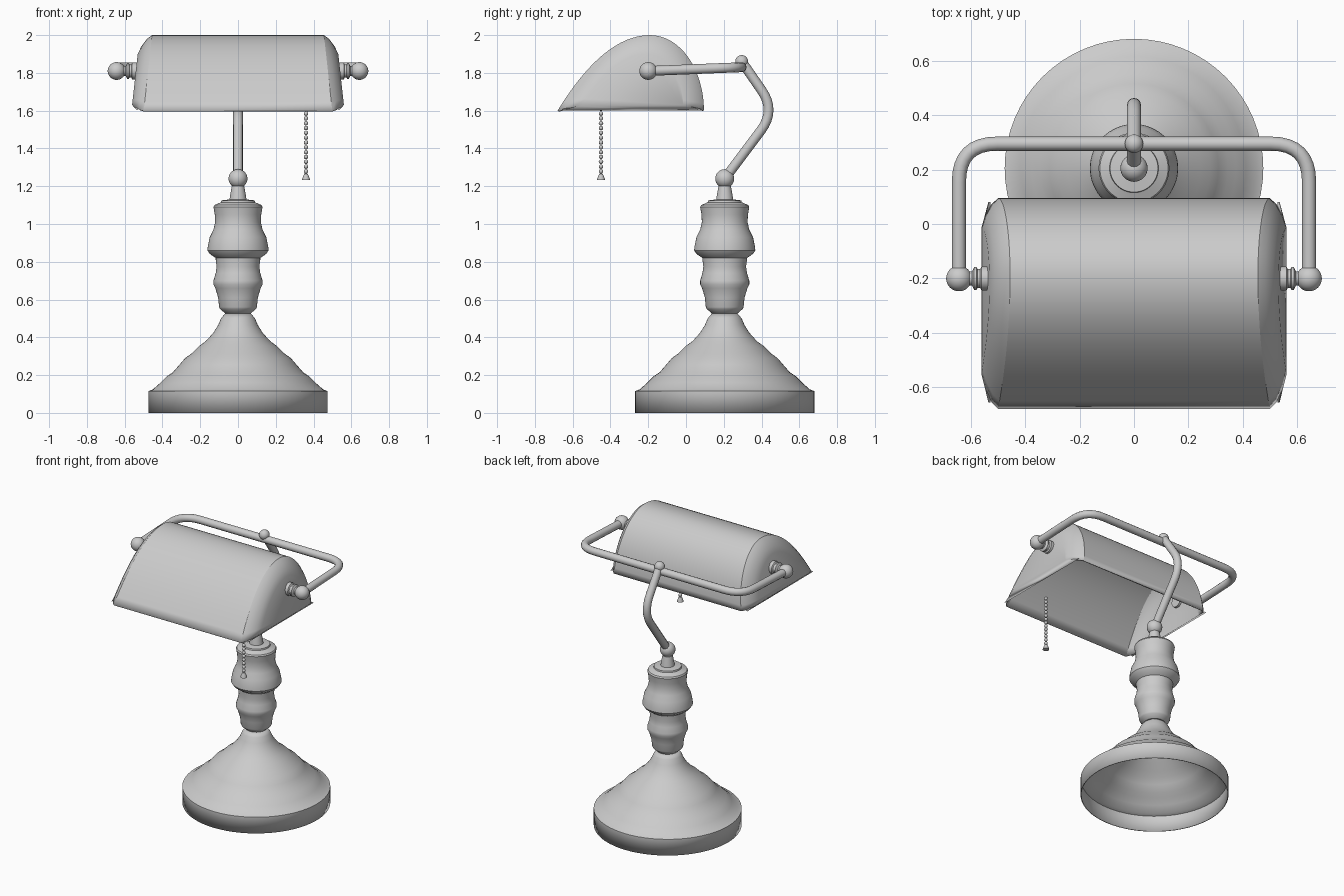
import bpy, bmesh, math
from mathutils import Matrix, Vector

cube = bpy.data.objects.get("Cube")
if cube:
    bpy.data.objects.remove(cube, do_unlink=True)

GREY = (0.6, 0.6, 0.6, 1)
metal = bpy.data.materials.new("light grey")
metal.use_nodes = True
metal.diffuse_color = GREY
metal.node_tree.nodes["Principled BSDF"].inputs["Base Color"].default_value = GREY

POST_Y = 0.205
KNOB_Y, KNOB_Z = -0.2, 1.81


def finish(obj, angle=35, thickness=0):
    obj.data.materials.append(metal)
    if thickness:
        shell = obj.modifiers.new("shell", 'SOLIDIFY')
        shell.thickness = thickness
        shell.offset = -1
    bpy.ops.object.select_all(action='DESELECT')
    obj.select_set(True)
    bpy.context.view_layer.objects.active = obj
    bpy.ops.object.shade_smooth_by_angle(angle=math.radians(angle))
    return obj


def mesh_object(name, bm, **kw):
    bmesh.ops.recalc_face_normals(bm, faces=bm.faces)
    me = bpy.data.meshes.new(name)
    bm.to_mesh(me)
    bm.free()
    obj = bpy.data.objects.new(name, me)
    bpy.context.collection.objects.link(obj)
    return finish(obj, **kw)


def lathe(name, profile, matrix, steps=64, **kw):
    """Spin (radius, height) points around local z."""
    bm = bmesh.new()
    verts = [bm.verts.new((r, 0, h)) for r, h in profile]
    edges = [bm.edges.new(p) for p in zip(verts, verts[1:])]
    bmesh.ops.spin(bm, geom=verts + edges, cent=(0, 0, 0), axis=(0, 0, 1),
                   angle=math.tau, steps=steps)
    bmesh.ops.remove_doubles(bm, verts=bm.verts, dist=0.0005)
    bmesh.ops.transform(bm, matrix=matrix, verts=bm.verts)
    return mesh_object(name, bm, **kw)


def ball(name, centre, radius):
    bm = bmesh.new()
    bmesh.ops.create_uvsphere(bm, u_segments=32, v_segments=16, radius=radius,
                              matrix=Matrix.Translation(centre))
    return mesh_object(name, bm)


def rounded(points, radius, steps=8):
    """Replace the inner corners of a path with smooth bends."""
    pts = [Vector(p) for p in points]
    out = [pts[0]]
    for a, b, c in zip(pts, pts[1:], pts[2:]):
        p, q = b + (a - b).normalized() * radius, b + (c - b).normalized() * radius
        for i in range(steps + 1):
            t = i / steps
            out.append(p * (1 - t) ** 2 + b * 2 * t * (1 - t) + q * t ** 2)
    return out + [pts[-1]]


def tube(name, points, radius):
    cu = bpy.data.curves.new(name, 'CURVE')
    cu.dimensions = '3D'
    cu.bevel_depth = radius
    cu.bevel_resolution = 4
    cu.use_fill_caps = True
    sp = cu.splines.new('POLY')
    sp.points.add(len(points) - 1)
    for pt, co in zip(sp.points, points):
        pt.co = (*co, 1)
    tmp = bpy.data.objects.new(name, cu)
    bpy.context.collection.objects.link(tmp)
    bpy.context.view_layer.update()
    me = bpy.data.meshes.new_from_object(tmp)
    bpy.data.objects.remove(tmp, do_unlink=True)
    me.materials.clear()
    me.name = name
    obj = bpy.data.objects.new(name, me)
    bpy.context.collection.objects.link(obj)
    finish(obj, angle=50)


# Hollow rippled base
post = Matrix.Translation((0, POST_Y, 0))
lathe("base", [(.475, 0), (.475, .115), (.45, .125), (.41, .16), (.375, .195), (.345, .215),
               (.31, .255), (.28, .29), (.245, .315), (.205, .355), (.17, .38), (.13, .425),
               (.105, .465), (.09, .5), (.065, .53)], post, thickness=0.006)

# Turned column and its neck
lathe("column", [(0, .5), (.06, .52), (.095, .55), (.1, .56), (.105, .61), (.12, .66),
                 (.13, .68), (.13, .7), (.118, .74), (.113, .775), (.118, .81), (.118, .82),
                 (.15, .842), (.162, .86), (.16, .88), (.15, .93), (.13, .97), (.121, 1.01),
                 (.123, 1.05), (.13, 1.09), (.125, 1.1), (.09, 1.115), (.088, 1.125),
                 (.045, 1.13), (.042, 1.15), (.033, 1.2), (0, 1.22)], post)
ball("lower_joint", (0, POST_Y, 1.24), 0.05)

# Bent arm rising from the column
tube("stem", rounded([(0, POST_Y, 1.24), (0, .475, 1.6), (0, .295, 1.86)], 0.13), 0.026)
ball("upper_joint", (0, .295, 1.86), 0.034)

# Bracket around the shade
half = [(.643, KNOB_Y, KNOB_Z), (.643, .295, 1.83)]
tube("bracket", rounded(half + [(-x, y, z) for x, y, z in reversed(half)], 0.14), 0.026)

# Knobs and stepped collars holding the shade
for side, word in ((1, "left"), (-1, "right")):
    ball(word + "_knob", (side * .643, KNOB_Y, KNOB_Z), 0.047)
    spin = Matrix.Translation((0, KNOB_Y, KNOB_Z)) @ Matrix.Rotation(side * math.pi / 2, 4, 'Y')
    lathe(word + "_collar", [(0, .52), (.044, .52), (.044, .56), (.035, .565), (.035, .575),
                             (.042, .578), (.042, .587), (.026, .595), (.022, .63), (0, .63)],
          spin, steps=32)

# Shade: arched section, parabolic at the front and elliptical at the back
N = 16
arch = []
for i in range(N):
    d = 1 - i / N
    arch.append((-.19 - .49 * d, 2 - .4 * d * d))
for i in range(N + 1):
    a = math.pi / 2 * i / N
    arch.append((-.19 + .285 * math.sin(a), 1.6 + .4 * math.cos(a)))


def section(bm, side, x, shrink):
    """One arch; shrink 0 is the full outline, 1 is the end cap outline."""
    ring = []
    for y, z in arch:
        cy, cz = -.55 + (y + .68) * .69, 1.63 + (z - 1.6) * .675
        y, z = y + (cy - y) * shrink, z + (cz - z) * shrink
        ring.append(bm.verts.new((side * (x + .11 * (2 - z)), y, z)))
    return ring


bm = bmesh.new()
ends = [(.52, 1), (.505, .6), (.48, .2), (.455, 0)]
rings = [section(bm, -1, x, s) for x, s in ends]
rings += [section(bm, 1, x, s) for x, s in reversed(ends)]
for r, s in zip(rings, rings[1:]):
    for j in range(len(arch) - 1):
        bm.faces.new((r[j], r[j + 1], s[j + 1], s[j]))
for ring, side in ((rings[0], -1), (rings[-1], 1)):
    bm.faces.new(ring)
    # Lip folded under the end cap
    lip = [bm.verts.new((side * .535, y, 1.602)) for y in (-.655, .08)]
    bm.faces.new((ring[0], ring[-1], lip[1], lip[0]))
mesh_object("shade", bm, angle=30, thickness=0.01)

# Pull chain: beads and a small bell
bm = bmesh.new()
for i in range(14):
    bmesh.ops.create_icosphere(bm, subdivisions=2, radius=0.012,
                               matrix=Matrix.Translation((.36, -.45, 1.61 - i * .0255)))
mesh_object("pull_chain", bm)
lathe("chain_bell", [(0, 1.232), (.021, 1.232), (.02, 1.24), (.01, 1.265), (0, 1.27)],
      Matrix.Translation((.36, -.45, 0)), steps=24)
